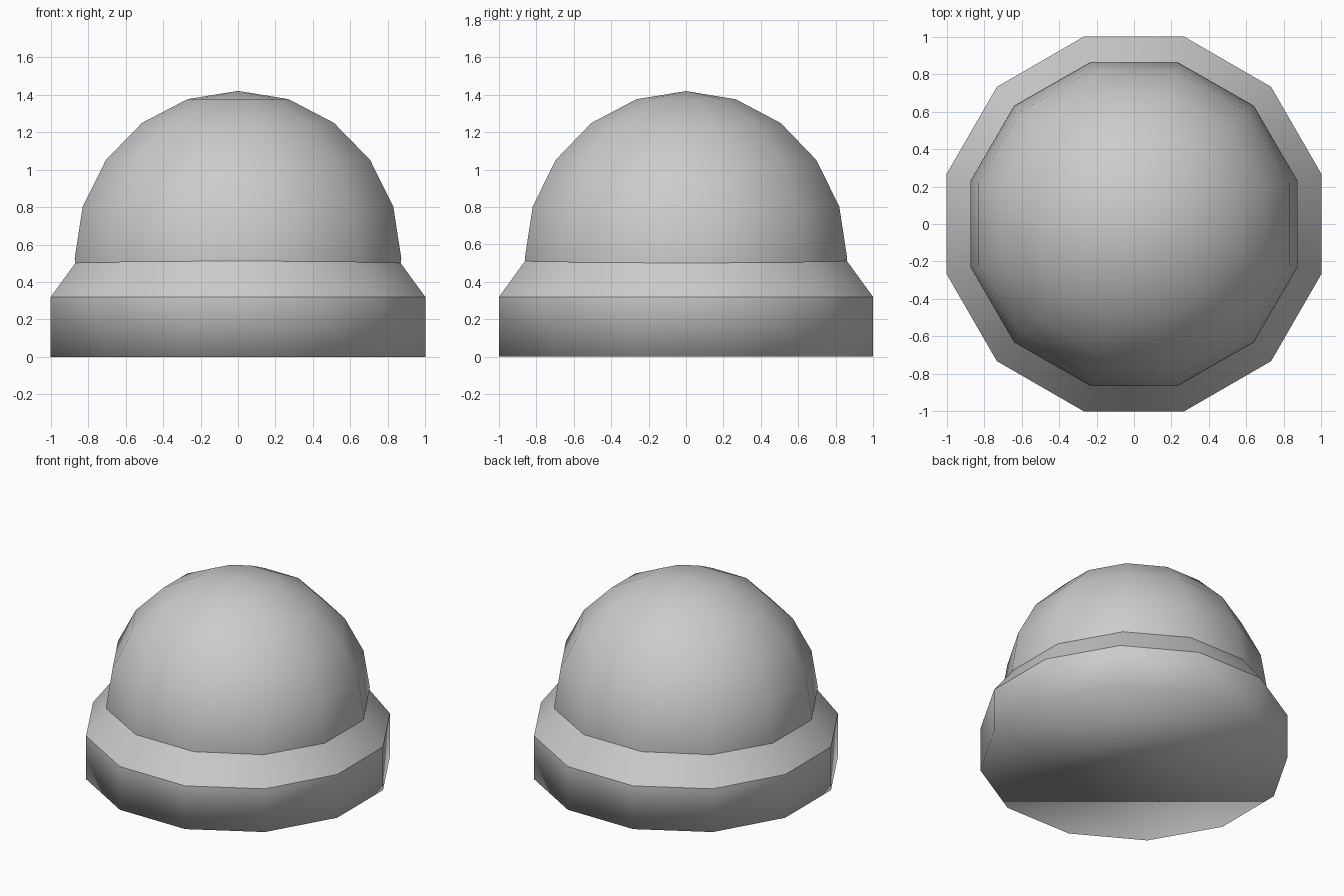
import bpy
import bmesh
from math import pi, cos
from mathutils import Matrix

SIDES = 12
TURN = Matrix.Rotation(pi / SIDES, 4, 'Z')   # flat sides face the axes
CORNER = 1 / cos(pi / SIDES)                 # flat-to-flat radius -> corner radius

old = bpy.data.objects.get("Cube")
if old:
    bpy.data.objects.remove(old, do_unlink=True)

grey = bpy.data.materials.new("plain_grey")
grey.use_nodes = True
grey.diffuse_color = (0.6, 0.6, 0.6, 1)
shader = next(n for n in grey.node_tree.nodes if n.type == 'BSDF_PRINCIPLED')
shader.inputs["Base Color"].default_value = (0.6, 0.6, 0.6, 1)
shader.inputs["Roughness"].default_value = 0.8


def finish(name, bm):
    """Turn the bmesh into a smooth-shaded object."""
    for face in bm.faces:
        face.smooth = True
    mesh = bpy.data.meshes.new(name)
    bm.to_mesh(mesh)
    bm.free()
    mesh.materials.append(grey)
    obj = bpy.data.objects.new(name, mesh)
    bpy.context.collection.objects.link(obj)
    return obj


def drum(name, r_low, r_high, z_low, z_high, bottom):
    """Twelve-sided tapered band, optionally closed underneath."""
    bm = bmesh.new()
    bmesh.ops.create_cone(bm, cap_ends=True, segments=SIDES,
                          radius1=r_low * CORNER, radius2=r_high * CORNER,
                          depth=z_high - z_low,
                          matrix=Matrix.Translation((0, 0, (z_low + z_high) / 2)) @ TURN)
    bm.normal_update()
    caps = [f for f in bm.faces if f.normal.z > 0.99
            or (f.normal.z < -0.99 and not bottom)]
    bmesh.ops.delete(bm, geom=caps, context='FACES_ONLY')
    return finish(name, bm)


# Base wall rounding softly into its flat underside
drum("base", 1.0, 1.0, 0.0, 0.32, True)

# Sloping collar, running just inside the dome
drum("collar", 1.0, 0.85, 0.32, 0.526, False)

# Dome, with the buried lower part removed
bm = bmesh.new()
bmesh.ops.create_uvsphere(bm, u_segments=SIDES, v_segments=10, radius=1, matrix=TURN)
bmesh.ops.delete(bm, geom=[v for v in bm.verts if v.co.z < -0.4], context='VERTS')
bmesh.ops.scale(bm, vec=(0.872 * CORNER, 0.862 * CORNER, 0.895), verts=bm.verts)
bmesh.ops.translate(bm, vec=(0, 0, 0.525), verts=bm.verts)
finish("dome", bm)
